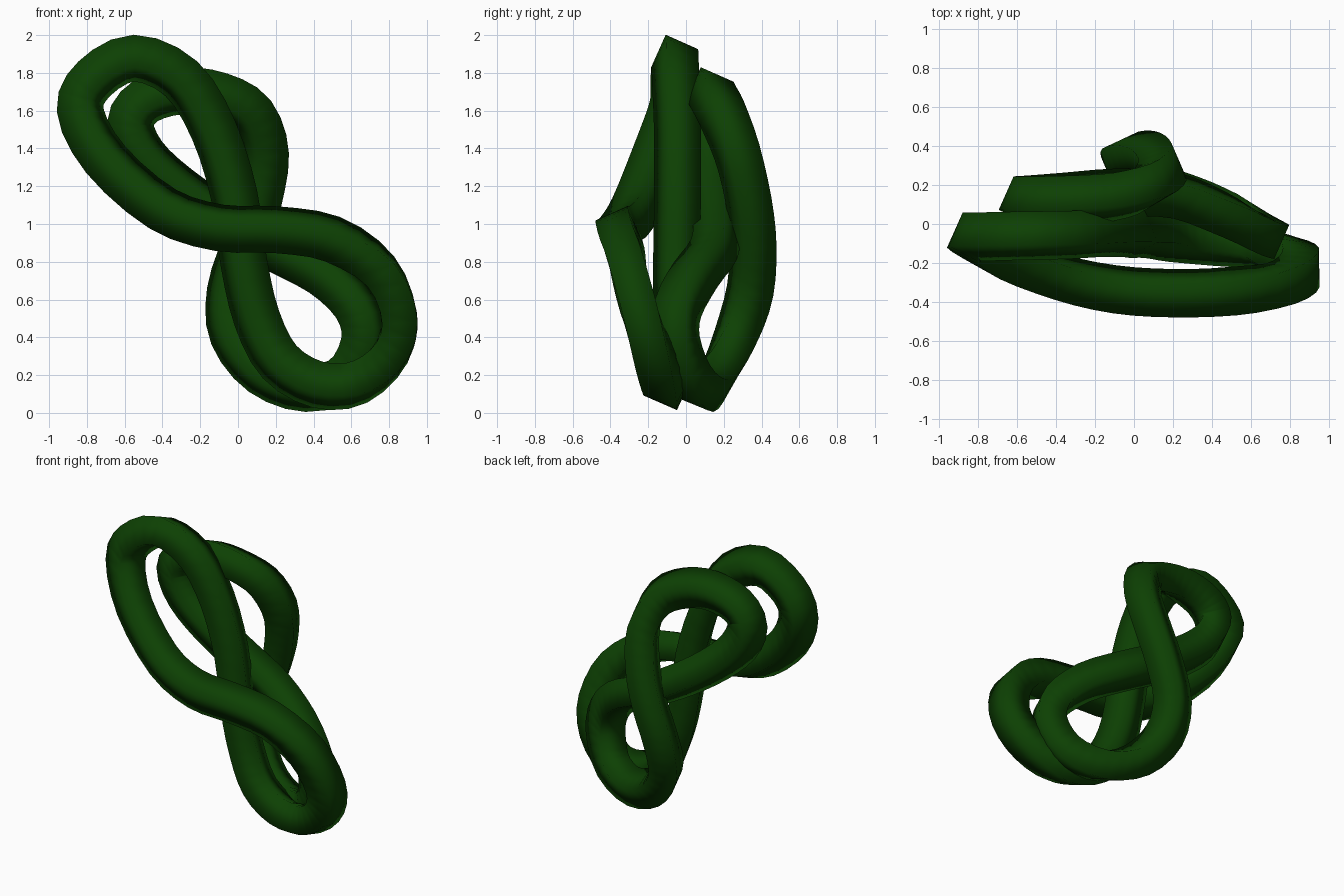
import bpy, bmesh, math
from mathutils import Vector

if "Cube" in bpy.data.objects:
    bpy.data.objects.remove(bpy.data.objects["Cube"])

green = bpy.data.materials.new("dark_green")
green.diffuse_color = (0.004, 0.052, 0.001, 1)
green.use_nodes = True
green.node_tree.nodes["Principled BSDF"].inputs["Base Color"].default_value = green.diffuse_color

def catmull(p, i, t):
    a, b, c, d = (Vector(p[(i + k) % len(p)]) for k in (-1, 0, 1, 2))
    return 0.5 * (2*b + (c - a)*t + (2*a - 5*b + 4*c - d)*t*t + (3*b - a - 3*c + d)*t**3)

def closed_tube(name, points, flat_x, side=0.188, tilt=24, steps=3):
    """Sweep a tilted square section round a closed path; the tilt fades out towards x = flat_x."""
    path = [catmull(points, i, k / steps) for i in range(len(points)) for k in range(steps)]
    n = len(path)
    bm = bmesh.new()
    rings = []
    for i, p in enumerate(path):
        tan = (path[(i + 1) % n] - path[i - 1]).normalized()
        depth = Vector((0, 1, 0))
        depth = (depth - tan * depth.dot(tan)).normalized()
        out = tan.cross(depth)
        fade = min(1, max(0, (flat_x - p.x) / 0.3))
        ring = []
        for k in range(4):
            a = math.radians(45 + 90 * k + tilt * fade)
            ring.append(bm.verts.new(p + side / math.sqrt(2) * (out * math.cos(a) + depth * math.sin(a))))
        rings.append(ring)
    for i in range(n):
        r, s = rings[i], rings[(i + 1) % n]
        for k in range(4):
            bm.faces.new((r[k], r[(k + 1) % 4], s[(k + 1) % 4], s[k])).smooth = True
    bmesh.ops.recalc_face_normals(bm, faces=bm.faces)
    me = bpy.data.meshes.new(name)
    bm.to_mesh(me)
    bm.free()
    me.materials.append(green)
    ob = bpy.data.objects.new(name, me)
    bpy.context.collection.objects.link(ob)

# Larger figure-eight loop in front
closed_tube("front_loop", [
    (-.835, -.075, 1.6), (-.76, -.065, 1.77), (-.55, -.06, 1.878), (-.3, -.055, 1.77),
    (-.13, -.045, 1.5), (-.02, -.045, 1.15), (.03, -.05, .8), (.1, -.05, .5),
    (.22, -.07, .27), (.42, -.09, .15), (.63, -.11, .16), (.8, -.17, .3),
    (.855, -.235, .5), (.755, -.305, .75), (.5, -.345, .92), (.2, -.355, .97),
    (-.1, -.335, .98), (-.4, -.27, 1.08), (-.7, -.165, 1.34)], flat_x=.85)

# Smaller figure-eight loop behind
closed_tube("back_loop", [
    (-.57, .12, 1.53), (-.49, .12, 1.65), (-.3, .125, 1.705), (-.1, .14, 1.68),
    (.07, .19, 1.585), (.145, .27, 1.38), (.11, .33, 1.13), (.04, .355, .9),
    (-.04, .34, .65), (-.03, .27, .42), (.12, .18, .22), (.35, .1, .13),
    (.57, .01, .19), (.67, -.05, .38), (.63, -.04, .56), (.46, .05, .73),
    (.2, .15, .87), (-.07, .16, 1.02), (-.32, .14, 1.19), (-.5, .125, 1.36)], flat_x=1)
